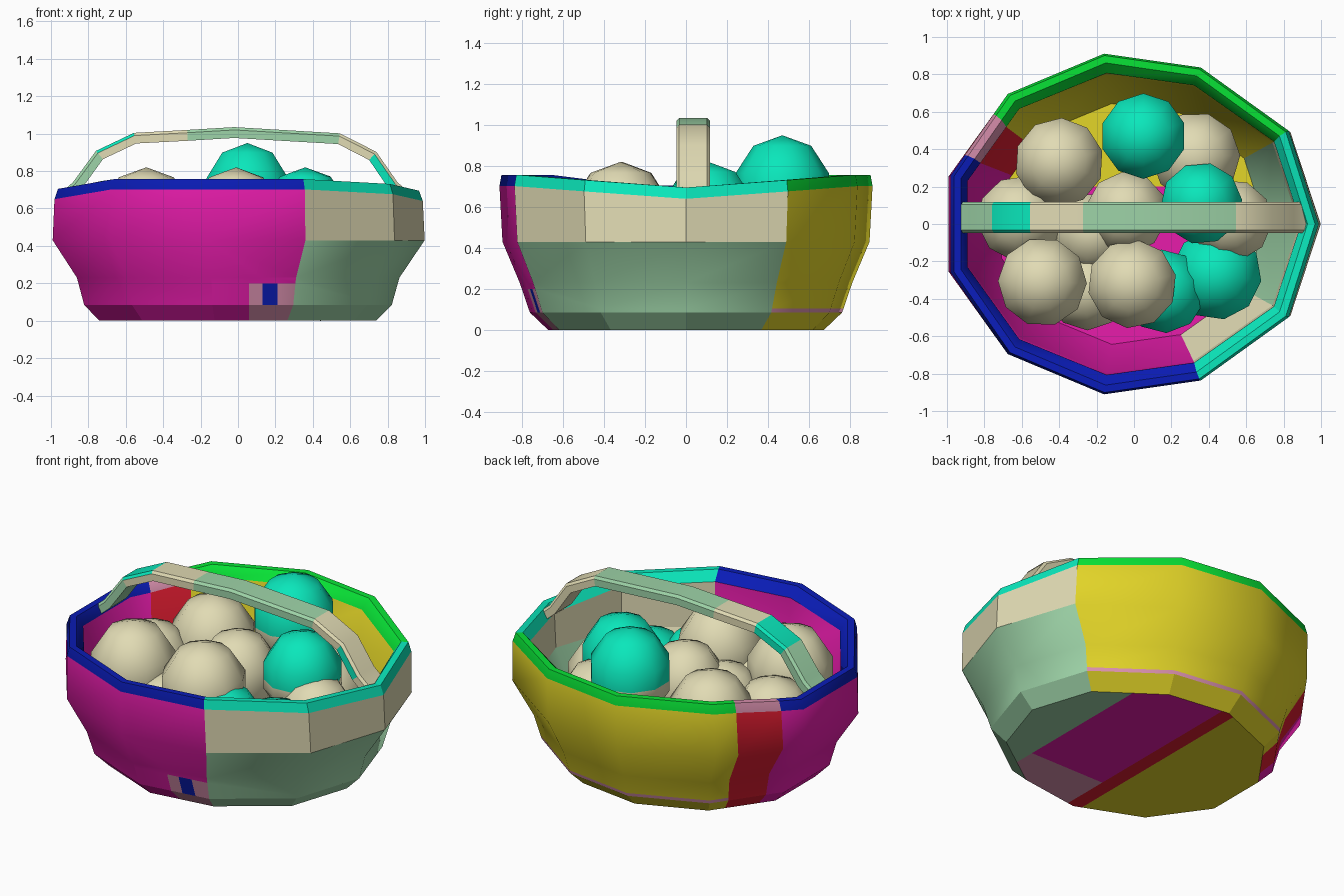
import bpy, bmesh, math
from mathutils import Vector

if "Cube" in bpy.data.objects:
    bpy.data.objects.remove(bpy.data.objects["Cube"])

# ---------- materials ----------
COLOURS = {
    "beige": (225, 219, 180), "teal": (10, 232, 188), "magenta": (232, 28, 172),
    "yellow": (228, 214, 40), "green": (8, 228, 54), "blue": (10, 28, 184),
    "red": (222, 28, 48), "pink": (220, 146, 176), "sage": (158, 212, 168),
}
NAMES = list(COLOURS)
ID = {n: i for i, n in enumerate(NAMES)}


def linear(c):
    c /= 255
    return c / 12.92 if c < 0.04045 else ((c + 0.055) / 1.055) ** 2.4


MATS = []
for n in NAMES:
    m = bpy.data.materials.new(n)
    m.diffuse_color = [linear(c) for c in COLOURS[n]] + [1]
    m.use_nodes = True
    m.node_tree.nodes["Principled BSDF"].inputs["Base Color"].default_value = m.diffuse_color
    MATS.append(m)


def finish(bm, name, angle):
    bmesh.ops.recalc_face_normals(bm, faces=bm.faces[:])
    me = bpy.data.meshes.new(name)
    bm.to_mesh(me)
    bm.free()
    for m in MATS:
        me.materials.append(m)
    ob = bpy.data.objects.new(name, me)
    bpy.context.collection.objects.link(ob)
    bpy.ops.object.select_all(action='DESELECT')
    ob.select_set(True)
    bpy.context.view_layer.objects.active = ob
    bpy.ops.object.shade_smooth_by_angle(angle=math.radians(angle))
    return ob


def cut(bm, faces, co, no):
    geom = set(faces)
    for f in faces:
        geom.update(f.edges)
        geom.update(f.verts)
    bmesh.ops.bisect_plane(bm, geom=list(geom), plane_co=co, plane_no=no, dist=1e-5)


# ---------- basket: eleven-sided shell with a wavy rim ----------
unit = [Vector((math.cos(2 * math.pi * k / 11), math.sin(2 * math.pi * k / 11))) for k in range(11)]
unit[2].x = unit[9].x = 0.372
# two colour seams on the back left side
unit[5:5] = [unit[4].lerp(unit[5], 0.25), unit[4].lerp(unit[5], 0.75)]
N = len(unit)
# one colour per side: (upper wall, lower wall, rim)
RIGHT, BACK = ("beige", "sage", "teal"), ("yellow", "yellow", "green")
SEAM, FRONT = ("red", "red", "pink"), ("magenta", "magenta", "blue")
sides = [RIGHT] + [BACK] * 4 + [SEAM] + [FRONT] * 5 + [RIGHT] * 2

# rings: x radius, y radius, z, how much the rim wave lifts it, colour of the band below it
RINGS = [(0.755, 0.68, 0.0, 0, 1), (0.84, 0.77, 0.085, 0, 1), (0.845, 0.777, 0.105, 0, 1),
         (0.88, 0.82, 0.23, 0, 1), (1.015, 0.905, 0.43, 0, 1), (1.005, 0.92, 0.64, 1, 0),
         (0.985, 0.91, 0.695, 1, 2), (0.945, 0.87, 0.695, 1, 2), (0.91, 0.815, 0.64, 1, 2),
         (0.90, 0.805, 0.43, 0, 0), (0.72, 0.65, 0.06, 0, 1)]
bm = bmesh.new()
rings = []
for rx, ry, z, lift, _ in RINGS:
    rings.append([bm.verts.new((p.x * rx - 0.017, p.y * ry,
                                z + lift * 0.062 * min(1, 2 * p.y * p.y))) for p in unit])
for i in range(len(rings) - 1):
    for k in range(N):
        j = (k + 1) % N
        f = bm.faces.new((rings[i][k], rings[i][j], rings[i + 1][j], rings[i + 1][k]))
        n = sides[k][RINGS[i + 1][4]]
        if i == 9 and k == 11:                   # beige inside of the front right wall
            n = "beige"
        if i == 1 and sides[k] is BACK:          # pale line along the foot of the back
            n = "pink"
        f.material_index = ID[n]
bm.faces.new(rings[0][::-1])
bm.faces.new(rings[-1]).material_index = ID["magenta"]


def is_base(f):
    return all(v.co.z < 0.001 for v in f.verts)


def is_floor(f):
    return all(abs(v.co.z - 0.06) < 0.001 for v in f.verts)


def is_patch(f):
    c = f.calc_center_median()
    return c.y < -0.62 and 0.0 < c.z < 0.24 and -0.16 < c.x < 0.35 and f.normal.y < -0.2


# colour patches on the base, the inner floor and low on the front
bmesh.ops.recalc_face_normals(bm, faces=bm.faces[:])
for x in (0.06, 0.13, 0.21, 0.31):
    bm.normal_update()
    cut(bm, [f for f in bm.faces if is_patch(f)], (x, 0, 0), (1, 0, 0))
bm.normal_update()
cut(bm, [f for f in bm.faces if is_patch(f)], (0, 0, 0.2), (0, 0, 1))
for co, no in (((-0.17, 0, 0), (1, 0, 0)), ((-0.08, 0, 0), (1, 0, 0)),
               ((0.43, 0, 0), (1, 0, 0)), ((0, -0.37, 0), (0, 1, 0))):
    cut(bm, [f for f in bm.faces if is_base(f)], co, no)
for co, no in (((0, 0.2, 0), (0, 1, 0)), ((0.43, 0, 0), (1, 0, 0))):
    cut(bm, [f for f in bm.faces if is_floor(f)], co, no)
bm.normal_update()
for f in bm.faces:
    c = f.calc_center_median()
    if is_base(f):
        n = ("sage" if c.x > 0.43 else "yellow" if c.x < -0.17 else "red" if c.x < -0.08
             else "pink" if c.y < -0.37 else "magenta")
        f.material_index = ID[n]
    elif is_floor(f):
        f.material_index = ID["yellow" if c.y > 0.2 else "sage" if c.x > 0.43 else "magenta"]
    elif is_patch(f) and 0.06 < c.x < 0.31 and c.z < 0.2:
        f.material_index = ID["blue" if 0.13 < c.x < 0.21 and c.z > 0.085 else "pink"]
basket = finish(bm, "basket", 38)
# the bottom bevel, the rim and the upper right walls are faceted
flat = {ID[n] for n in ("beige", "teal")}
for p in basket.data.polygons:
    if p.material_index in flat or p.center.z < 0.08:
        p.use_smooth = False

# ---------- handle: bevelled strap swept along an arch ----------
PATH = [(-0.93, 0.66), (-0.86, 0.72), (-0.74, 0.885), (-0.55, 0.975), (-0.27, 0.99), (-0.02, 1.005),
        (0.54, 0.972), (0.72, 0.88), (0.83, 0.72), (0.9, 0.66)]
STRAP = ["sage", "sage", "teal", "beige", "sage", "sage", "beige", "beige", "beige"]
SECTION = [(-0.082, -0.028), (0.082, -0.028), (0.082, 0.015), (0.068, 0.03), (-0.068, 0.03), (-0.082, 0.015)]
SIDE = {2: "beige", 7: "teal"}                   # front edges that differ from the top
bm = bmesh.new()
loops = []
for i, p in enumerate(PATH):
    a, b = PATH[max(i - 1, 0)], PATH[min(i + 1, len(PATH) - 1)]
    t = Vector((b[0] - a[0], b[1] - a[1])).normalized()
    loops.append([bm.verts.new((p[0] - t.y * h, 0.035 + w, p[1] + t.x * h)) for w, h in SECTION])
for i, n in enumerate(STRAP):
    for k in range(6):
        j = (k + 1) % 6
        f = bm.faces.new((loops[i][k], loops[i][j], loops[i + 1][j], loops[i + 1][k]))
        f.material_index = ID[SIDE.get(i, n) if k == 5 else n]
bm.faces.new(loops[0])
bm.faces.new(loops[-1])
finish(bm, "handle", 30)

# ---------- eggs: x, y, top z, radius, colour ----------
EGGS = [(0.05, 0.47, 0.95, 0.24, "two"), (0.36, 0.11, 0.82, 0.23, "two"),
        (0.44, -0.27, 0.57, 0.255, "two"), (-0.40, 0.33, 0.76, 0.25, "beige"),
        (0.33, 0.36, 0.64, 0.25, "beige"), (-0.04, 0.06, 0.74, 0.23, "beige"),
        (-0.01, -0.32, 0.82, 0.25, "beige"), (-0.49, -0.31, 0.82, 0.25, "beige"),
        (0.16, -0.36, 0.62, 0.235, "two"), (-0.61, 0.03, 0.66, 0.24, "beige"),
        (0.52, 0.02, 0.62, 0.23, "beige"), (-0.25, -0.35, 0.58, 0.23, "beige"),
        (-0.22, -0.05, 0.62, 0.23, "beige")]
for i, (x, y, top, r, col) in enumerate(EGGS):
    bm = bmesh.new()
    bmesh.ops.create_uvsphere(bm, u_segments=10, v_segments=5, radius=r)
    if col == "two":          # teal above, beige underneath
        cut(bm, bm.faces[:], (0, 0, -0.02), (0, 0, 1))
    for f in bm.faces:
        n = "beige"
        if col == "two" and f.calc_center_median().z > -0.02:
            n = "teal"
        f.material_index = ID[n]
    for v in bm.verts:
        v.co.z *= 1.12
    ob = finish(bm, f"egg_{i + 1}", 60)
    ob.location = (x, y, top - r * 1.12)
    ob.rotation_euler.z = i * 0.4
